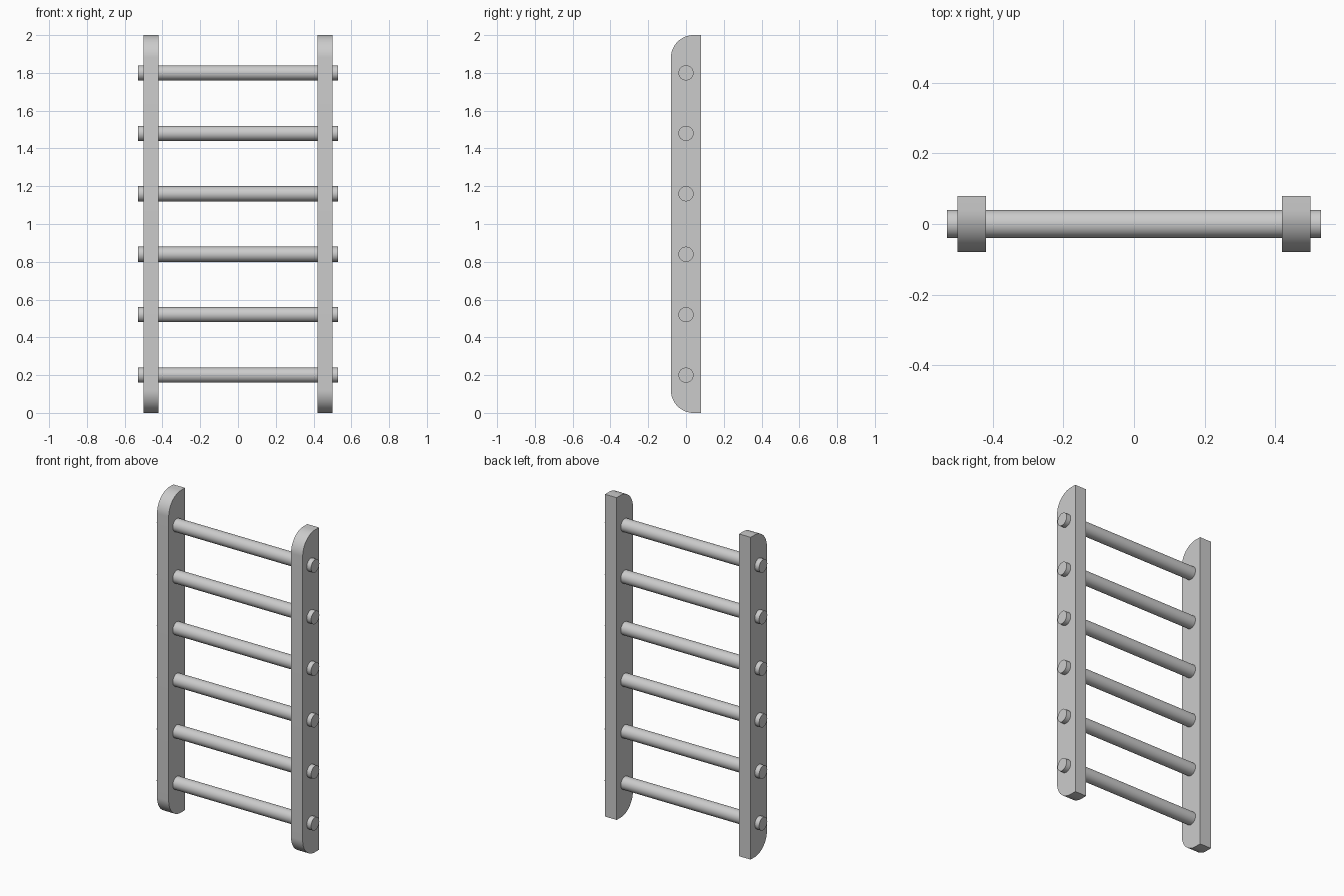
import bpy, bmesh, math
from mathutils import Matrix

cube = bpy.data.objects.get("Cube")
if cube:
    bpy.data.objects.remove(cube, do_unlink=True)

HEIGHT, HALF_DEPTH, CORNER = 2.0, 0.08, 0.12
RAIL_INNER, RAIL_OUTER = 0.42, 0.50
RUNG_RADIUS, RUNG_LENGTH, RUNG_COUNT = 0.04, 1.06, 6

grey = bpy.data.materials.new("plain grey")
grey.use_nodes = True
grey.diffuse_color = (0.6, 0.6, 0.6, 1)
grey.node_tree.nodes["Principled BSDF"].inputs["Base Color"].default_value = (0.6, 0.6, 0.6, 1)


def finish(name, bm):
    bmesh.ops.recalc_face_normals(bm, faces=bm.faces)
    mesh = bpy.data.meshes.new(name)
    bm.to_mesh(mesh)
    bm.free()
    mesh.materials.append(grey)
    obj = bpy.data.objects.new(name, mesh)
    bpy.context.collection.objects.link(obj)
    bpy.ops.object.select_all(action='DESELECT')
    obj.select_set(True)
    bpy.context.view_layer.objects.active = obj
    bpy.ops.object.shade_smooth_by_angle(angle=math.radians(30))
    return obj


def rail(name, x0):
    """Side board with its two front corners rounded."""
    steps = 16
    outline = [(HALF_DEPTH, 0), (HALF_DEPTH, HEIGHT)]
    for centre_z, start in ((HEIGHT - CORNER, 90), (CORNER, 180)):
        for i in range(steps + 1):
            a = math.radians(start + 90 * i / steps)
            outline.append((CORNER - HALF_DEPTH + CORNER * math.cos(a),
                            centre_z + CORNER * math.sin(a)))
    bm = bmesh.new()
    face = bm.faces.new([bm.verts.new((x0, y, z)) for y, z in outline])
    side = bmesh.ops.extrude_face_region(bm, geom=[face])["geom"]
    verts = [v for v in side if isinstance(v, bmesh.types.BMVert)]
    bmesh.ops.translate(bm, verts=verts, vec=(RAIL_OUTER - RAIL_INNER, 0, 0))
    return finish(name, bm)


def rung(name, z):
    """Round bar running through both rails."""
    bm = bmesh.new()
    bmesh.ops.create_cone(bm, cap_ends=True, segments=48, radius1=RUNG_RADIUS,
                          radius2=RUNG_RADIUS, depth=RUNG_LENGTH,
                          matrix=Matrix.Translation((0, 0, z)) @ Matrix.Rotation(math.pi / 2, 4, 'Y'))
    return finish(name, bm)


# Side rails
rail("left_rail", RAIL_INNER)
rail("right_rail", -RAIL_OUTER)

# Evenly spaced rungs
for i in range(RUNG_COUNT):
    rung(f"rung_{i + 1}", 0.2 + 0.32 * i)
